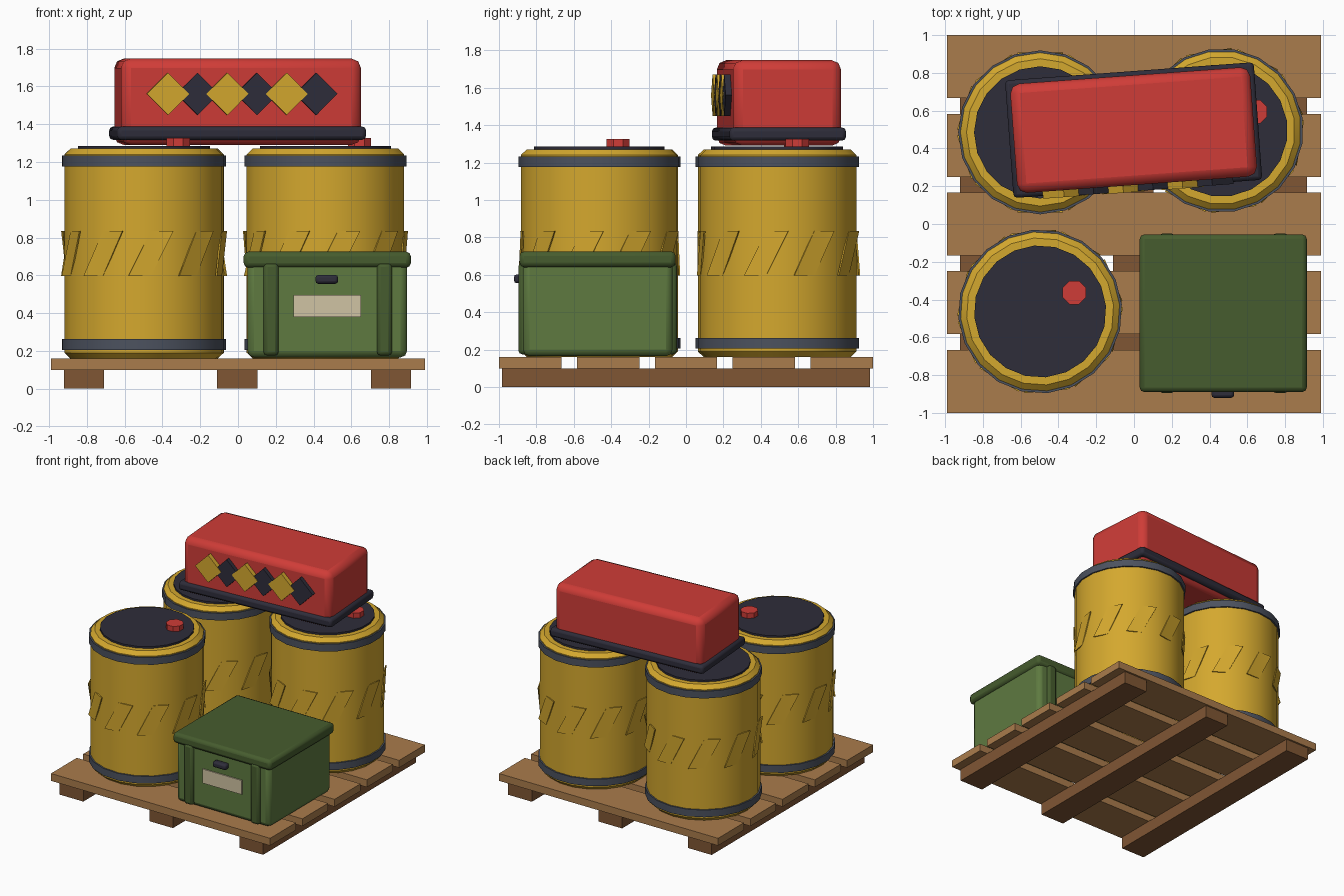
import bpy
import bmesh
from math import sin, cos, pi, radians
from mathutils import Matrix, Vector

default = bpy.data.objects.get("Cube")
if default:
    bpy.data.objects.remove(default, do_unlink=True)


def make_material(name, rgb):
    linear = [(c / 255 / 12.92) if c < 10 else ((c / 255 + 0.055) / 1.055) ** 2.4 for c in rgb]
    mat = bpy.data.materials.new(name)
    mat.use_nodes = True
    mat.diffuse_color = (*linear, 1)
    mat.node_tree.nodes["Principled BSDF"].inputs["Base Color"].default_value = (*linear, 1)
    return mat


WOOD = make_material("plank wood", (170, 124, 76))
DARK_WOOD = make_material("bearer wood", (128, 86, 52))
YELLOW = make_material("drum yellow", (212, 168, 46))
BLACK = make_material("dark charcoal", (46, 45, 58))
STEEL = make_material("steel grey", (76, 82, 95))
RED = make_material("red paint", (207, 60, 55))
GREEN = make_material("crate green", (94, 122, 64))
DARK_GREEN = make_material("lid green", (70, 92, 46))
CREAM = make_material("label cream", (208, 195, 163))


def finish(bm, name, mat, matrix=Matrix(), bevel=0, segments=2, smooth=True):
    """Turn a bmesh into a shaded object, with an optional bevel."""
    bmesh.ops.recalc_face_normals(bm, faces=bm.faces)
    mesh = bpy.data.meshes.new(name)
    bm.to_mesh(mesh)
    bm.free()
    mesh.materials.append(mat)
    obj = bpy.data.objects.new(name, mesh)
    bpy.context.collection.objects.link(obj)
    obj.matrix_world = matrix
    if bevel:
        mod = obj.modifiers.new("soft edges", "BEVEL")
        mod.width = bevel
        mod.segments = segments
    if smooth:
        bpy.ops.object.select_all(action="DESELECT")
        obj.select_set(True)
        bpy.context.view_layer.objects.active = obj
        bpy.ops.object.shade_smooth_by_angle(angle=radians(35))
    return obj


def box(name, mat, low, high, matrix=Matrix(), bevel=0, segments=2):
    """Box between two corners."""
    low, high = Vector(low), Vector(high)
    size, mid = high - low, (low + high) / 2
    bm = bmesh.new()
    bmesh.ops.create_cube(bm, size=1, matrix=Matrix.Diagonal((*size, 1)))
    return finish(bm, name, mat, matrix @ Matrix.Translation(mid), bevel, segments, bevel > 0)


def lathe(name, mat, profile, matrix, sides=20, closed=False):
    """Revolve (radius, z) points; closed makes a ring, otherwise ends are capped."""
    bm = bmesh.new()
    rings = [[bm.verts.new((r * cos(2 * pi * i / sides), r * sin(2 * pi * i / sides), z))
              for i in range(sides)] for r, z in profile]
    pairs = list(zip(rings, rings[1:]))
    if closed:
        pairs.append((rings[-1], rings[0]))
    else:
        bm.faces.new(rings[0])
        bm.faces.new(rings[-1])
    for a, b in pairs:
        for i in range(sides):
            j = (i + 1) % sides
            bm.faces.new((a[i], a[j], b[j], b[i]))
    return finish(bm, name, mat, matrix)


def plate(name, mat, outline, y, depth, matrix):
    """Flat plate with an (x, z) outline, from y forward by depth."""
    bm = bmesh.new()
    face = bm.faces.new([bm.verts.new((px, y, pz)) for px, pz in outline])
    out = bmesh.ops.extrude_face_region(bm, geom=[face])
    moved = [v for v in out["geom"] if isinstance(v, bmesh.types.BMVert)]
    bmesh.ops.translate(bm, verts=moved, vec=(0, -depth, 0))
    return finish(bm, name, mat, matrix, smooth=False)


# Pallet: three bearers under five planks
for i, x in enumerate((-0.815, -0.005, 0.81)):
    box(f"pallet_bearer_{i + 1}", DARK_WOOD, (x - 0.107, -0.985, 0), (x + 0.107, 0.985, 0.1))
for i in range(5):
    y = -0.833 + i * 0.4165
    box(f"pallet_plank_{i + 1}", WOOD, (-0.99, y - 0.167, 0.1), (0.99, y + 0.167, 0.16))


# Drums with bands, lid, bung and slanted raised panels
def drum(name, x, y, turn):
    place = Matrix.Translation((x, y, 0))
    spin = place @ Matrix.Rotation(radians(turn), 4, "Z")
    lathe(f"{name}_body", YELLOW,
          [(0.39, 0.16), (0.422, 0.19), (0.422, 1.24), (0.39, 1.27)], spin)
    for label, z in (("lower", 0.205), ("upper", 1.175)):
        lathe(f"{name}_{label}_band", STEEL,
              [(0.41, z), (0.434, z), (0.434, z + 0.058), (0.41, z + 0.058)], spin, closed=True)
    lathe(f"{name}_lid", BLACK, [(0.35, 1.26), (0.35, 1.285)], spin)
    lathe(f"{name}_bung", RED, [(0.067, 1.28), (0.067, 1.327)],
          place @ Matrix.Translation((0.18, 0.1, 0)) @ Matrix.Rotation(pi / 8, 4, "Z"), sides=8)
    slant = [(-0.12, 0.597), (0, 0.597), (0.12, 0.835), (0, 0.835)]
    for i in range(10):
        plate(f"{name}_panel_{i + 1}", YELLOW, slant, -0.415, 0.008,
              spin @ Matrix.Rotation(2 * pi * i / 10, 4, "Z"))


drum("front_right_drum", -0.497, -0.463, 5)
drum("back_right_drum", -0.497, 0.485, 0)
drum("back_left_drum", 0.463, 0.495, 9)

# Green crate: body, lid, ribs front and back, label and latch
box("crate_body", GREEN, (0.05, -0.872, 0.165), (0.895, -0.072, 0.68), bevel=0.035)
box("crate_lid", DARK_GREEN, (0.03, -0.89, 0.64), (0.915, -0.055, 0.725), bevel=0.025)
for side, y in (("front", -0.87), ("back", -0.075)):
    for label, x in (("right", 0.175), ("left", 0.775)):
        box(f"crate_{side}_{label}_rib", DARK_GREEN, (x - 0.04, y - 0.026, 0.175),
            (x + 0.04, y + 0.026, 0.665), bevel=0.02)
box("crate_label", CREAM, (0.295, -0.881, 0.38), (0.65, -0.87, 0.495))
box("crate_latch", BLACK, (0.41, -0.92, 0.555), (0.53, -0.865, 0.602), bevel=0.015)

# Red case lying slightly turned across the two back drums
case = Matrix.Translation((-0.002, 0.497, 0)) @ Matrix.Rotation(radians(4.2), 4, "Z")
box("case_body", RED, (-0.637, -0.29, 1.29), (0.637, 0.29, 1.747), case, bevel=0.05)
box("case_skirt", BLACK, (-0.66, -0.312, 1.317), (0.66, 0.312, 1.387), case, bevel=0.02)

# Row of alternating diamonds on the case front
for i in range(6):
    x, z, half = -0.393 + i * 0.1575, 1.56, 0.112
    shape = [(x - half, z), (x, z - half), (x + half, z), (x, z + half)]
    mat, depth = ((YELLOW, 0.042), (BLACK, 0.038))[i % 2]
    plate(f"case_diamond_{i + 1}", mat, shape, -0.285, depth, case)
